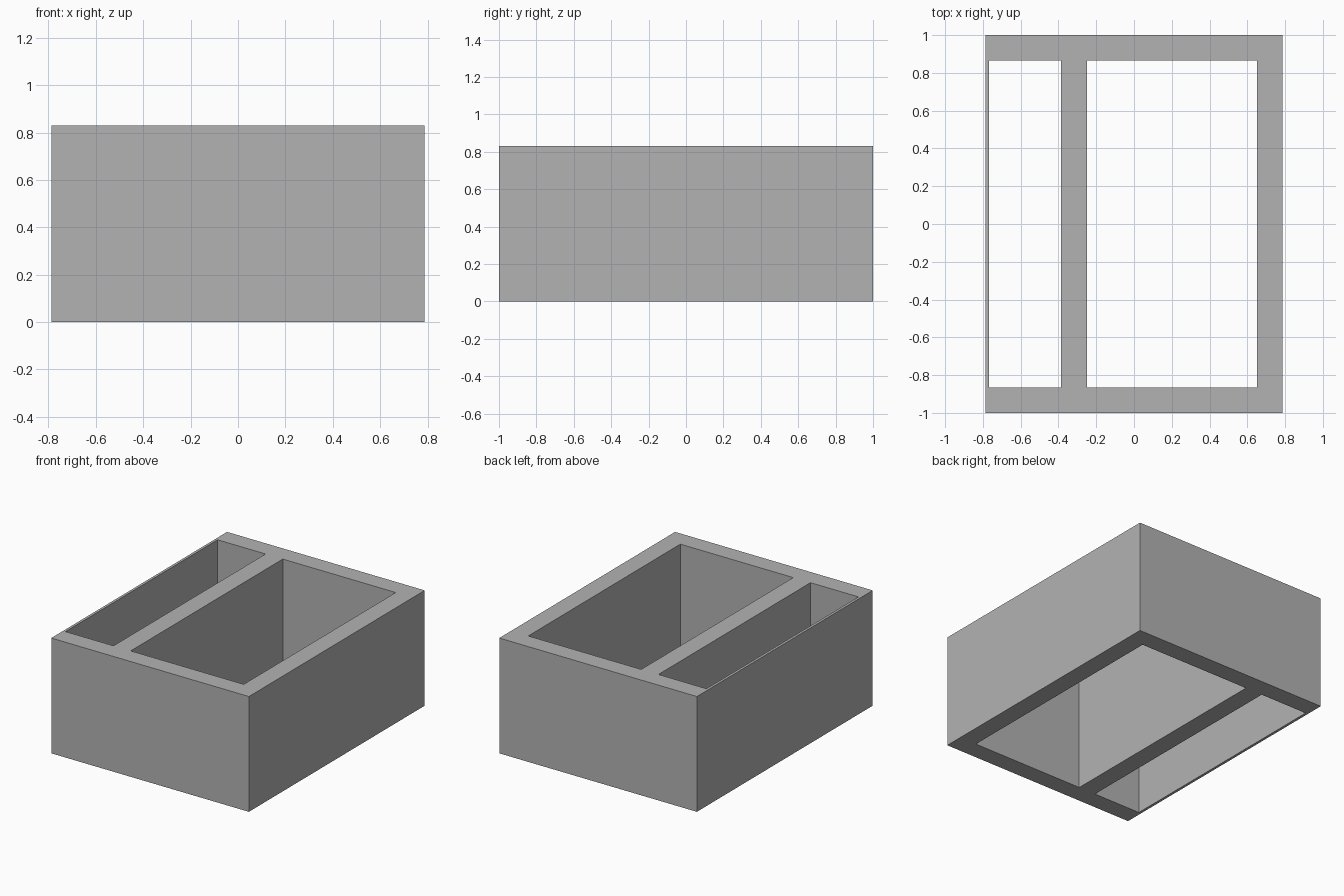
import bpy, bmesh

if "Cube" in bpy.data.objects:
    bpy.data.objects.remove(bpy.data.objects["Cube"])

HEIGHT = 0.83
XS = (-0.787, -0.768, -0.386, -0.249, 0.651, 0.787)   # wall lines across
YS = (-1.0, -0.865, 0.865, 1.0)                       # wall lines in depth
OPENINGS = {(1, 1), (3, 1)}                           # narrow and wide through-slots

grey = bpy.data.materials.new("plain grey")
grey.diffuse_color = (0.45, 0.45, 0.45, 1)
grey.use_nodes = True
grey.node_tree.nodes["Principled BSDF"].inputs["Base Color"].default_value = grey.diffuse_color

# Wall plan: fill every cell except the two openings
bm = bmesh.new()
grid = [[bm.verts.new((x, y, 0)) for y in YS] for x in XS]
for i in range(len(XS) - 1):
    for j in range(len(YS) - 1):
        if (i, j) not in OPENINGS:
            bm.faces.new((grid[i][j], grid[i + 1][j], grid[i + 1][j + 1], grid[i][j + 1]))

# Raise the plan into a two-compartment frame, open at top and bottom
raised = bmesh.ops.extrude_face_region(bm, geom=bm.faces[:], use_keep_orig=True)["geom"]
bmesh.ops.translate(bm, vec=(0, 0, HEIGHT),
                    verts=[v for v in raised if isinstance(v, bmesh.types.BMVert)])
bmesh.ops.recalc_face_normals(bm, faces=bm.faces)

mesh = bpy.data.meshes.new("divided_frame")
bm.to_mesh(mesh)
bm.free()
mesh.materials.append(grey)
bpy.context.collection.objects.link(bpy.data.objects.new("divided_frame", mesh))
